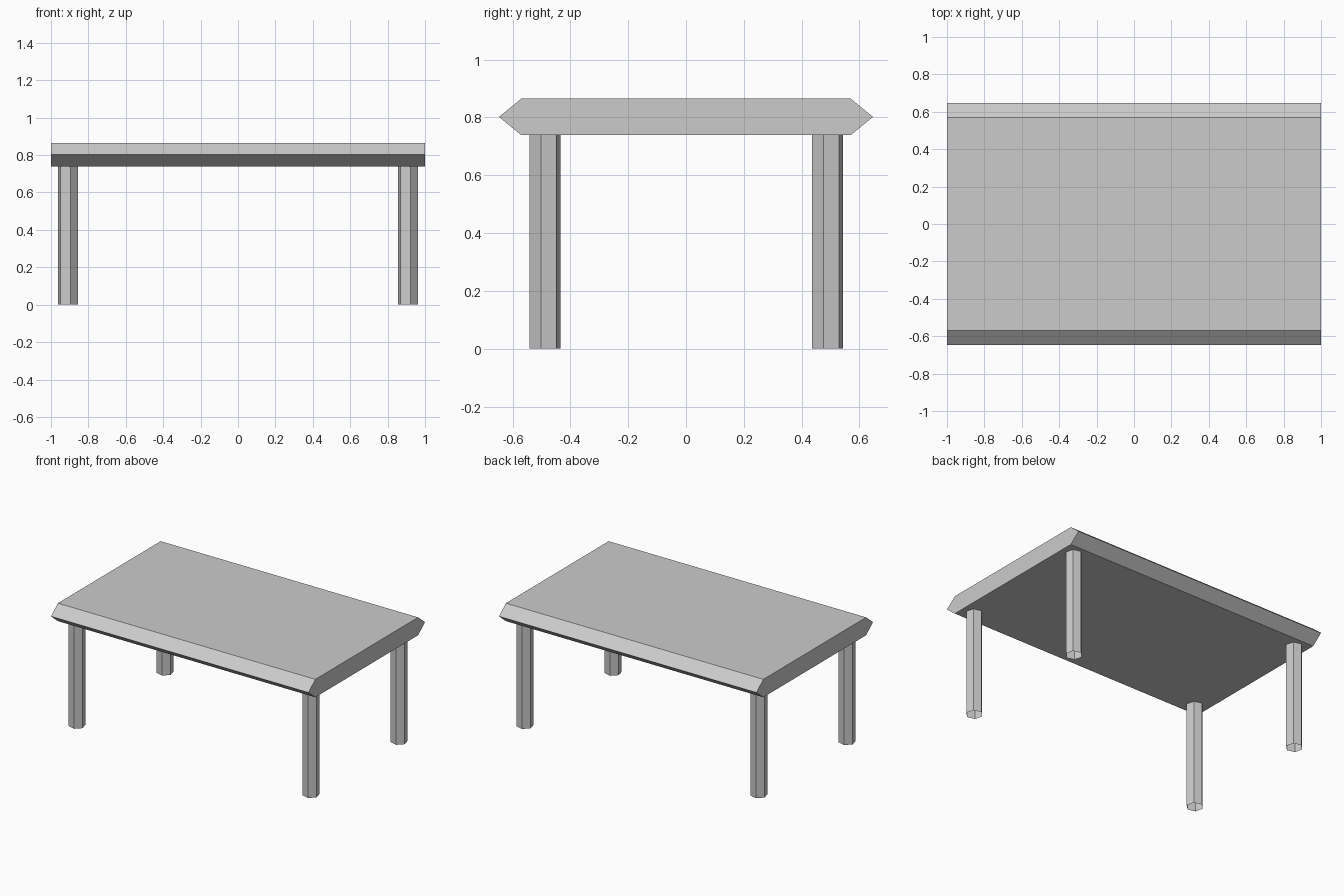
import bpy, bmesh
from math import radians

if "Cube" in bpy.data.objects:
    bpy.data.objects.remove(bpy.data.objects["Cube"])

# Tabletop: six-sided edge profile extruded along x
profile = [(-0.647, 0.802), (-0.57, 0.739), (0.57, 0.739),
           (0.647, 0.802), (0.57, 0.865), (-0.57, 0.865)]
bm = bmesh.new()
face = bm.faces.new([bm.verts.new((-1, y, z)) for y, z in profile])
ext = bmesh.ops.extrude_face_region(bm, geom=[face], use_keep_orig=True)
moved = [g for g in ext["geom"] if isinstance(g, bmesh.types.BMVert)]
bmesh.ops.translate(bm, verts=moved, vec=(2, 0, 0))
bmesh.ops.recalc_face_normals(bm, faces=bm.faces)
mesh = bpy.data.meshes.new("tabletop")
bm.to_mesh(mesh)
bm.free()
bpy.context.collection.objects.link(bpy.data.objects.new("tabletop", mesh))

# Legs: open hexagonal tubes, all turned the same way
LEG_HEIGHT = 0.739
for side, x in (("left", -0.91), ("right", 0.908)):
    for end, y in (("front", -0.488), ("back", 0.49)):
        bpy.ops.mesh.primitive_cylinder_add(
            vertices=6, radius=0.0555, depth=LEG_HEIGHT, end_fill_type='NOTHING',
            location=(x, y, LEG_HEIGHT / 2), rotation=(0, 0, radians(15)))
        bpy.context.object.name = f"{end}_{side}_leg"
